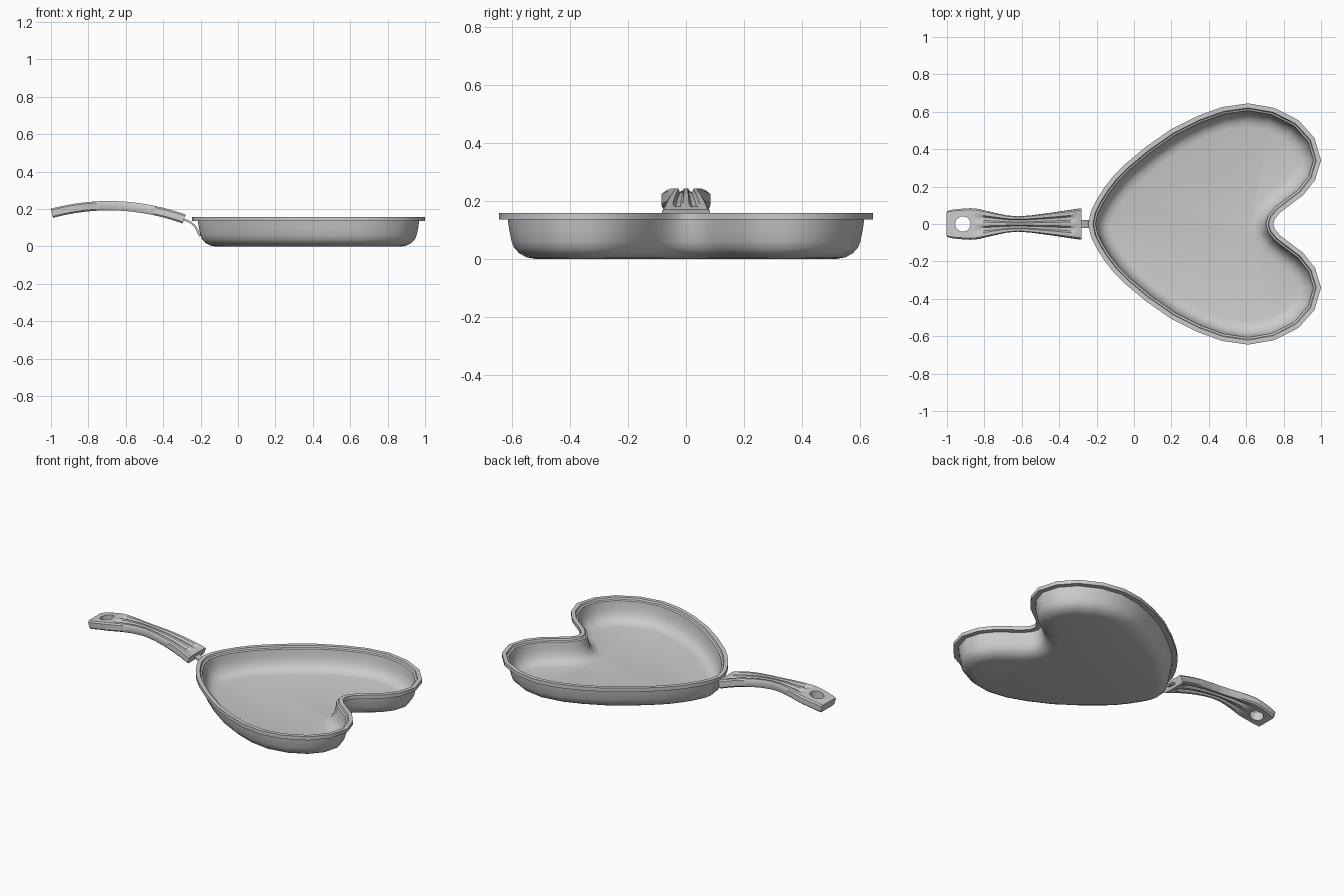
import bpy, bmesh, math
from mathutils import Vector

if "Cube" in bpy.data.objects:
    bpy.data.objects.remove(bpy.data.objects["Cube"])


def make_object(name, bm, angle=35):
    bmesh.ops.recalc_face_normals(bm, faces=bm.faces)
    me = bpy.data.meshes.new(name)
    bm.to_mesh(me)
    bm.free()
    ob = bpy.data.objects.new(name, me)
    bpy.context.collection.objects.link(ob)
    bpy.ops.object.select_all(action='DESELECT')
    ob.select_set(True)
    bpy.context.view_layer.objects.active = ob
    bpy.ops.object.shade_smooth_by_angle(angle=math.radians(angle))
    return ob


def loft(rings):
    """Skin closed rings of points and cap both ends."""
    bm = bmesh.new()
    vs = [[bm.verts.new(p) for p in r] for r in rings]
    n = len(vs[0])
    for a, b in zip(vs, vs[1:]):
        for i in range(n):
            j = (i + 1) % n
            bm.faces.new((a[i], a[j], b[j], b[i]))
    bm.faces.new(vs[0])
    bm.faces.new(vs[-1])
    return bm


def interp(table, x):
    for (x0, y0), (x1, y1) in zip(table, table[1:]):
        if x <= x1:
            t = max(0, (x - x0) / (x1 - x0))
            return y0 + (y1 - y0) * t
    return table[-1][1]


# heart pan: half outline mirrored, then inset along a wall profile
half = [(-.245, 0), (-.23, .07), (-.2, .13), (-.16, .193), (-.11, .257), (-.05, .318),
        (.06, .41), (.2, .508), (.34, .578), (.47, .625), (.61, .645), (.75, .621),
        (.88, .555), (.965, .46), (1, .34), (.968, .235), (.905, .155), (.83, .098),
        (.78, .06), (.752, .025), (.745, 0)]
outline = [Vector(p) for p in half] + [Vector((x, -y)) for x, y in half[-2:0:-1]]


def inset(d, z):
    ring, n = [], len(outline)
    for i, p in enumerate(outline):
        e0 = (p - outline[i - 1]).normalized()
        e1 = (outline[(i + 1) % n] - p).normalized()
        n0, n1 = Vector((e0.y, -e0.x)), Vector((e1.y, -e1.x))
        m = (n0 + n1).normalized()
        q = p + m * d / max(.6, m.dot(n0))
        ring.append((q.x, q.y, z))
    return ring


wall = [(.122, 0), (.095, .005), (.07, .018), (.052, .037), (.043, .06), (.035, .1),
        (.03, .135), (0, .135), (0, .158), (.024, .158), (.028, .147), (.038, .143),
        (.043, .1), (.053, .065), (.07, .041), (.092, .026), (.122, .02)]
make_object("heart_pan", loft([inset(d, z) for d, z in wall]))

# handle: arched, waisted grip with two grooves on each face
width = [(-1, .066), (-.985, .074), (-.93, .081), (-.865, .085), (-.83, .08), (-.75, .061),
         (-.68, .046), (-.62, .041), (-.55, .046), (-.43, .062), (-.28, .084)]
groove = [(-.85, 0), (-.79, .013), (-.36, .013), (-.31, 0)]
section = [(-1, -.008, 0), (-.9, 0, 0), (-.62, 0, 0), (-.5, 0, 1), (-.27, 0, 1), (-.14, 0, 0),
           (.14, 0, 0), (.27, 0, 1), (.5, 0, 1), (.62, 0, 0), (.9, 0, 0), (1, -.008, 0)]
rings = []
steps = 36
for k in range(steps + 1):
    x = -.995 + .707 * k / steps
    u = (x + .65) / .35
    c = Vector((x, 0, .217 - .0535 * u * u - .0125 * u))
    slope = (-.107 * u - .0125) / .35
    nrm = Vector((-slope, 0, 1)).normalized()
    w, g = interp(width, x), interp(groove, x)
    top = [c + Vector((0, s * w, 0)) + nrm * (.025 + dz - g * f) for s, dz, f in section]
    low = [c + Vector((0, s * w, 0)) - nrm * (.025 + dz - g * f) for s, dz, f in section]
    rings.append(top + low[::-1])
handle = make_object("handle", loft(rings))

# hanging hole through the handle end
bpy.ops.mesh.primitive_cylinder_add(vertices=24, radius=.041, depth=.3, location=(-.915, 0, .19))
cutter = bpy.context.object
cutter.name = "hole_cutter"
cutter.hide_render = True
mod = handle.modifiers.new("hole", 'BOOLEAN')
mod.operation = 'DIFFERENCE'
mod.solver = 'EXACT'
mod.object = cutter
bpy.ops.object.select_all(action='DESELECT')
handle.select_set(True)
bpy.context.view_layer.objects.active = handle
bpy.ops.object.modifier_apply(modifier="hole")
bpy.data.objects.remove(cutter)
bpy.ops.object.shade_smooth_by_angle(angle=math.radians(35))

# thin bent bracket joining handle to the pan wall
path = [(-.32, .152), (-.285, .142), (-.255, .13), (-.233, .112), (-.219, .09),
        (-.211, .07), (-.203, .055)]
rings = []
for i, (x, z) in enumerate(path):
    a, b = path[max(0, i - 1)], path[min(len(path) - 1, i + 1)]
    t = Vector((b[0] - a[0], 0, b[1] - a[1])).normalized()
    o = Vector((-t.z, 0, t.x)) * .005
    c, y = Vector((x, 0, z)), Vector((0, .022, 0))
    rings.append([c - y - o, c + y - o, c + y + o, c - y + o])
make_object("handle_bracket", loft(rings))
